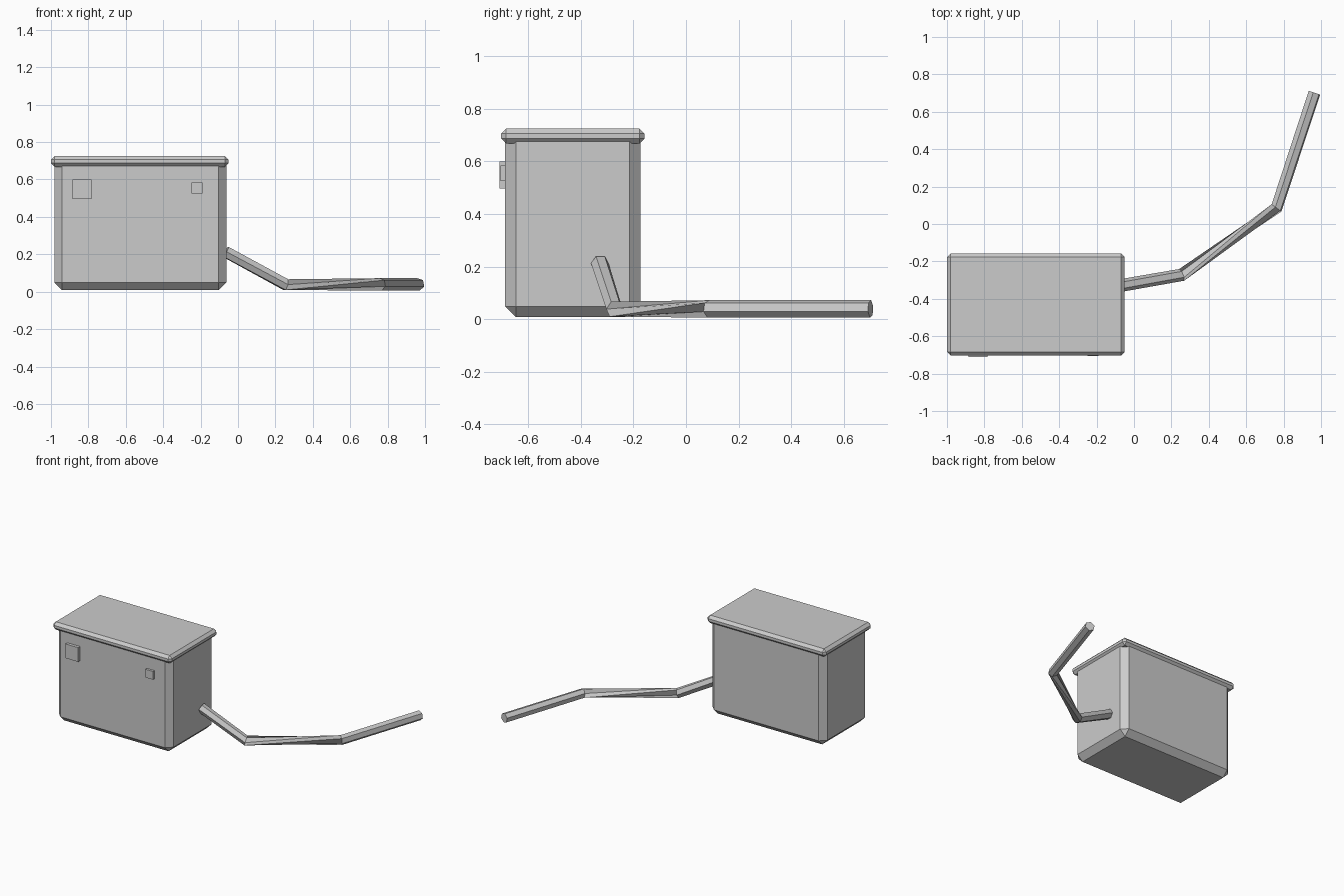
import bpy, bmesh, math
from mathutils import Vector

if "Cube" in bpy.data.objects:
    bpy.data.objects.remove(bpy.data.objects["Cube"])


def make_object(name, bm):
    bmesh.ops.recalc_face_normals(bm, faces=bm.faces)
    mesh = bpy.data.meshes.new(name)
    bm.to_mesh(mesh)
    bm.free()
    ob = bpy.data.objects.new(name, mesh)
    bpy.context.collection.objects.link(ob)
    return ob


def box(name, lo, hi, chamfer=0.0, keep_top=False):
    """Box between two corners, optionally with single-segment chamfers."""
    bm = bmesh.new()
    bmesh.ops.create_cube(bm, size=1)
    lo, hi = Vector(lo), Vector(hi)
    for v in bm.verts:
        v.co = (lo + hi) / 2 + v.co * (hi - lo)
    if chamfer:
        edges = [e for e in bm.edges
                 if not (keep_top and all(abs(v.co.z - hi.z) < 1e-5 for v in e.verts))]
        bmesh.ops.bevel(bm, geom=edges, offset=chamfer, offset_type='OFFSET',
                        segments=1, profile=0.5, affect='EDGES')
    return make_object(name, bm)


def tube(name, points, rolls, radius, sides=6):
    """Polygonal tube along a bent path, rolled by the given angle at each point."""
    pts = [Vector(p) for p in points]
    bm = bmesh.new()
    rings = []
    for i, p in enumerate(pts):
        before = (p - pts[i - 1]).normalized() if i else Vector()
        after = (pts[i + 1] - p).normalized() if i < len(pts) - 1 else Vector()
        t = (before + after).normalized()
        side = t.cross(Vector((0, 0, 1))).normalized()
        up = side.cross(t)
        ring = []
        for k in range(sides):
            a = math.radians(rolls[i]) + math.tau * k / sides
            ring.append(bm.verts.new(p + radius * (side * math.cos(a) + up * math.sin(a))))
        rings.append(ring)
    for a, b in zip(rings, rings[1:]):
        for k in range(sides):
            n = (k + 1) % sides
            bm.faces.new((a[k], a[n], b[n], b[k]))
    bm.faces.new(rings[0])
    bm.faces.new(rings[-1])
    return make_object(name, bm)


# Tank body with chamfered sides and bottom, and overhanging lid
box("body", (-0.982, -0.688, 0.008), (-0.062, -0.173, 0.70), 0.041, keep_top=True)
box("lid", (-1.0, -0.703, 0.668), (-0.05, -0.158, 0.725), 0.019)

# Small raised blocks on the front
box("large_front_block", (-0.885, -0.71, 0.497), (-0.783, -0.67, 0.6))
box("small_front_block", (-0.248, -0.705, 0.525), (-0.189, -0.67, 0.585))

# Twisted hose leaving the right side and lying on the ground
tube("hose",
     [(-0.066, -0.328, 0.213), (0.255, -0.272, 0.038),
      (0.762, 0.086, 0.039), (0.965, 0.702, 0.039)],
     [0, 0, 102, 102], 0.034)
